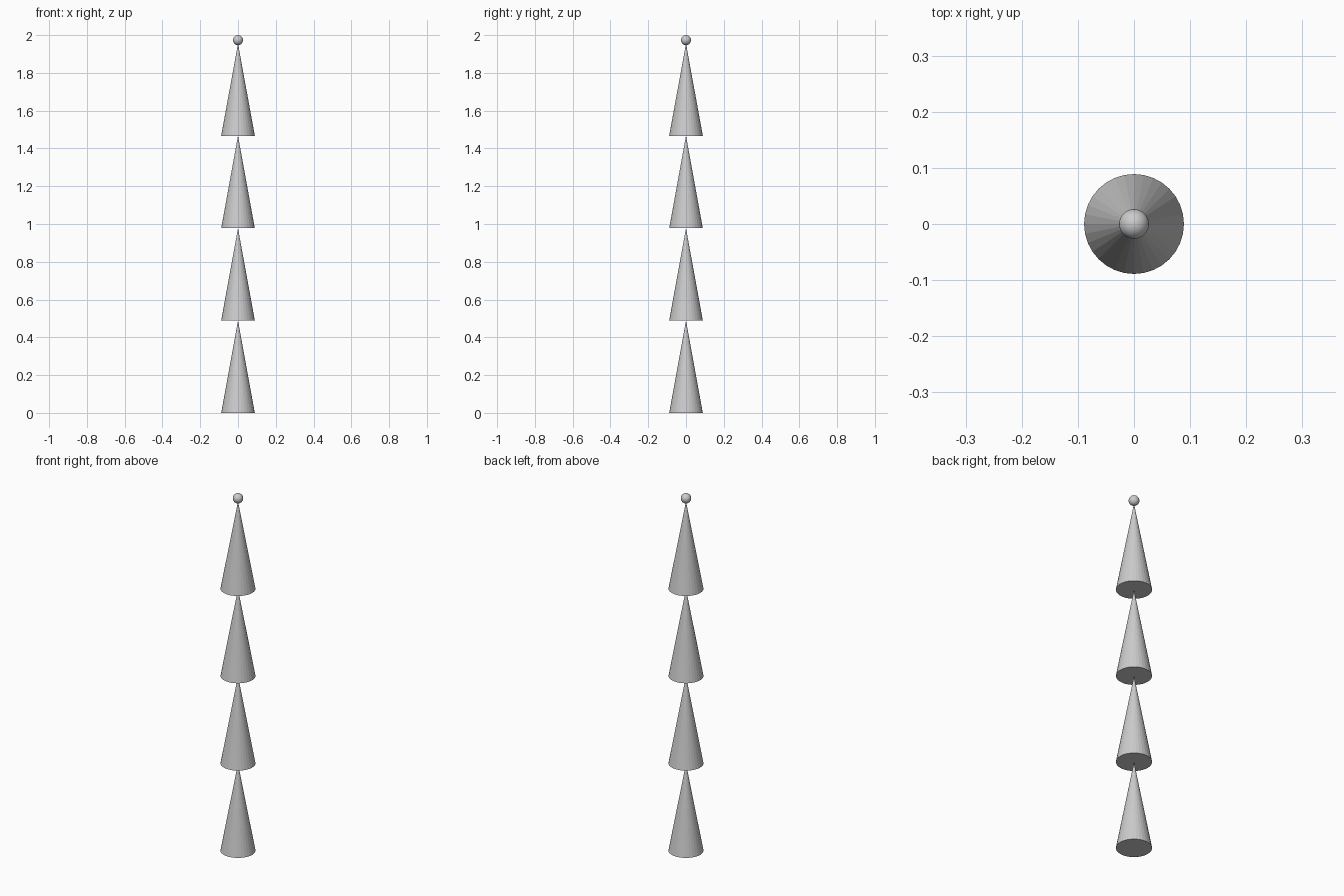
import bpy

if "Cube" in bpy.data.objects:
    bpy.data.objects.remove(bpy.data.objects["Cube"])

# Shared grey finish
grey = bpy.data.materials.new("light_grey")
grey.diffuse_color = (0.6, 0.6, 0.6, 1)
grey.use_nodes = True
grey.node_tree.nodes["Principled BSDF"].inputs["Base Color"].default_value = grey.diffuse_color

RADIUS, HEIGHT, COUNT = 0.089, 0.489, 4
BALL = 0.0265


def finish(name):
    obj = bpy.context.object
    obj.name = name
    obj.data.materials.append(grey)
    return obj


# Stack of identical cones, each standing on the tip of the one below
for i in range(COUNT):
    bpy.ops.mesh.primitive_cone_add(vertices=32, radius1=RADIUS, radius2=0, depth=HEIGHT,
                                    location=(0, 0, HEIGHT * (i + 0.5)))
    finish(f"cone_tier_{i + 1}")

# Ball on the topmost tip
bpy.ops.mesh.primitive_uv_sphere_add(segments=32, ring_count=16, radius=BALL,
                                     location=(0, 0, 2 - BALL))
finish("top_ball")
bpy.ops.object.shade_smooth()
